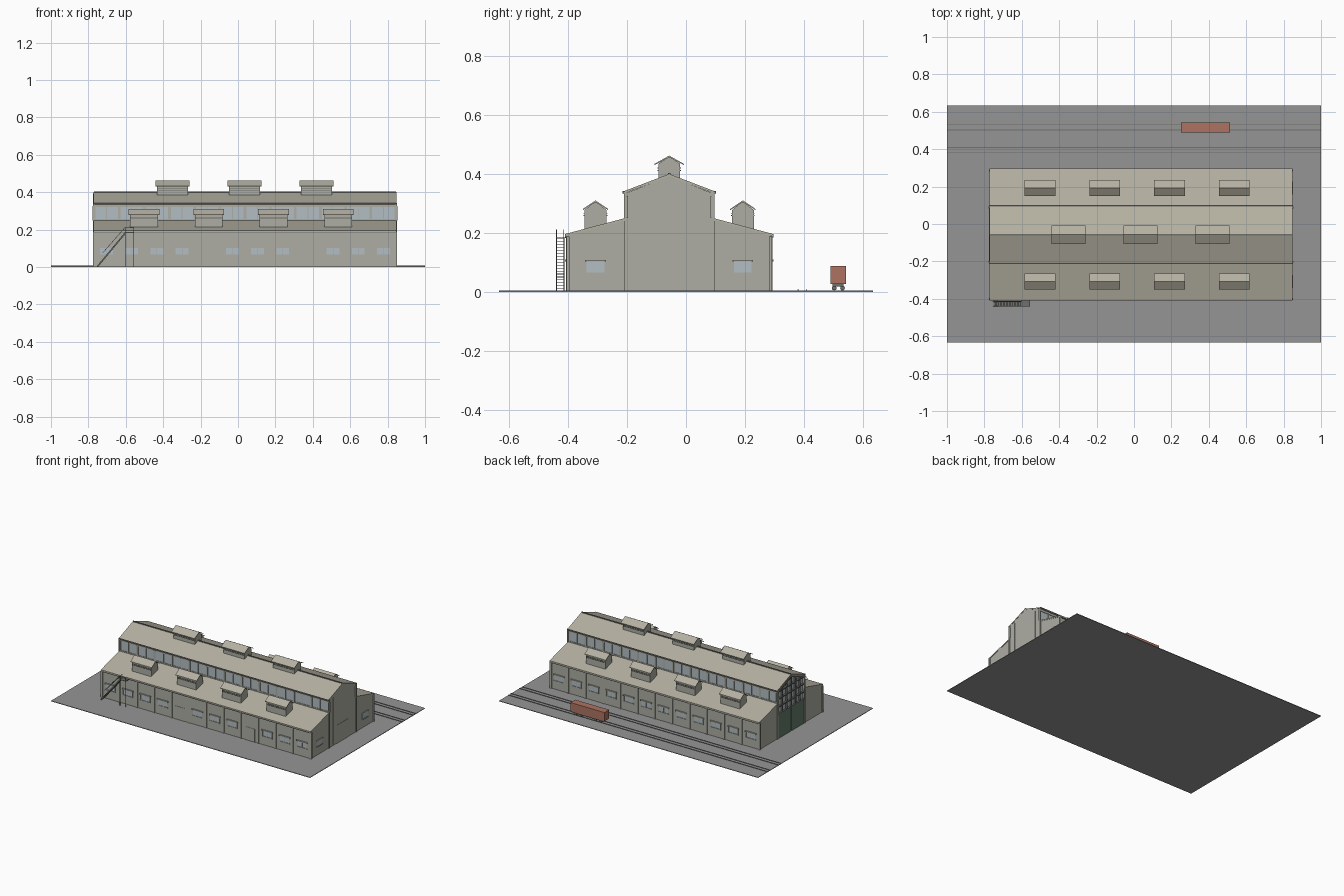
import bpy, bmesh, math
from mathutils import Vector, Matrix

if "Cube" in bpy.data.objects:
    bpy.data.objects.remove(bpy.data.objects["Cube"])

CY = -0.057            # building axis
X0, X1 = -0.77, 0.845  # building ends
BAY = (X1 - X0) / 12


def material(name, r, g, b):
    m = bpy.data.materials.new(name)
    m.diffuse_color = (r, g, b, 1)
    m.use_nodes = True
    m.node_tree.nodes["Principled BSDF"].inputs["Base Color"].default_value = m.diffuse_color
    return m


WALL = material("wall_grey", .42, .42, .37)
ROOF = material("roof_tan", .46, .44, .36)
TRIM = material("dark_trim", .16, .16, .15)
GLASS = material("pale_glass", .45, .52, .55)
GREEN = material("green_paint", .12, .2, .14)
RUST = material("wagon_red", .42, .17, .12)
YARD = material("yard_grey", .3, .3, .3)


def prism(pts, a, b, axis='x'):
    """Profile swept along x (points are y,z) or along y (points are x,z)."""
    if axis == 'x':
        return [[(t, p, q) for p, q in pts] for t in (a, b)]
    return [[(p, t, q) for p, q in pts] for t in (a, b)]


def box(x0, x1, y0, y1, z0, z1):
    return prism([(y0, z0), (y1, z0), (y1, z1), (y0, z1)], x0, x1)


def side(s, x0, x1, h0, h1, z0, z1):
    """Box placed by its distance from the building axis, on side s."""
    return box(x0, x1, CY + s * h0, CY + s * h1, z0, z1)


def sprism(s, pts, x0, x1):
    return prism([(CY + s * h, z) for h, z in pts], x0, x1)


def build(name, parts, mat):
    bm = bmesh.new()
    for lo, hi in parts:
        a = [bm.verts.new(p) for p in lo]
        b = [bm.verts.new(p) for p in hi]
        n = len(a)
        bm.faces.new(a)
        bm.faces.new(b[::-1])
        for i in range(n):
            bm.faces.new((a[i], b[i], b[(i + 1) % n], a[(i + 1) % n]))
    bmesh.ops.recalc_face_normals(bm, faces=bm.faces)
    me = bpy.data.meshes.new(name)
    bm.to_mesh(me)
    bm.free()
    me.materials.append(mat)
    ob = bpy.data.objects.new(name, me)
    bpy.context.collection.objects.link(ob)
    return ob


# Yard slab and two rail tracks
build("yard_slab", [box(-1, 1, -.634, .634, 0, .004)], YARD)
build("rails", [box(-1, 1, y - .002, y + .002, .004, .007)
                for c in (.517, .395) for y in (c - .014, c + .014)], TRIM)

for s, label in ((-1, "front"), (1, "back")):
    # Aisle: long wall, lean-to end walls, sloping roof
    end = [(.15, .004), (.345, .004), (.345, .19), (.15, .243)]
    build(label + "_aisle_wall", [side(s, X0, X1, .337, .345, .004, .19)]
          + [sprism(s, end, x, x + .008) for x in (X0, X1 - .008)], WALL)
    build(label + "_aisle_roof", [sprism(s, [(.15, .242), (.353, .188), (.353, .196), (.15, .25)],
                                         X0 - .002, X1 + .002)], ROOF)
    build(label + "_aisle_gutter", [side(s, X0, X1, .345, .353, .184, .19)], TRIM)

    # Pilasters between the bays
    build(label + "_pilasters", [side(s, x - .005, x + .005, .345, .35, .004, .187)
                                 for x in [X0 + .005 + i * (X1 - X0 - .01) / 12 for i in range(13)]], WALL)

    # Bay windows with lintels and sills; doors in two front bays
    frames, panes, doors = [], [], []
    for i in range(12):
        c = X0 + BAY * (i + .5)
        if s < 0 and i in (4, 8):
            doors.append(side(s, c - .038, c + .038, .344, .347, .004, .095))
            continue
        panes.append(side(s, c - .036, c + .036, .344, .3465, .066, .102))
        frames.append(side(s, c - .042, c + .042, .344, .353, .102, .11))
        frames.append(side(s, c - .039, c + .039, .344, .350, .061, .066))
        for dx in (-.036, 0, .036):
            frames.append(side(s, c + dx - .0015, c + dx + .0015, .344, .348, .066, .102))
    build(label + "_window_panes", panes, GLASS)
    build(label + "_window_frames", frames, WALL)
    if doors:
        build(label + "_doors", doors, WALL)

    # Clerestory: wall below, glazing strip, head beam and mullions
    build(label + "_clerestory_wall", [side(s, X0, X1, .14, .148, .004, .257),
                                       side(s, X0, X1, .14, .148, .32, .342)], WALL)
    build(label + "_clerestory_glass", [side(s, X0, X1, .142, .145, .257, .32)], GLASS)
    build(label + "_clerestory_mullions",
          [side(s, X0 + i * BAY / 2 - w, X0 + i * BAY / 2 + w, .14, .15, .25, .325)
           for i in range(25) for w in [.007 if i % 2 == 0 else .002]], WALL)

    # Nave roof slope with eaves gutter
    build(label + "_nave_roof", [sprism(s, [(0, .391), (.157, .332), (.157, .34), (0, .4)],
                                        X0 - .002, X1 + .002)], ROOF)
    build(label + "_nave_gutter", [side(s, X0 - .004, X1 + .004, .15, .158, .334, .342)], TRIM)

    # End posts at nave and aisle corners
    build(label + "_end_posts", [side(s, x, x + .008, h - .006, h + .004, .004, z)
                                 for x in (X0 - .006, X1 - .002) for h, z in ((.15, .338), (.345, .188))], WALL)

    # Window in the right-hand aisle end, and its surround
    build(label + "_end_window", [side(s, X1 - .001, X1 + .002, .22, .28, .065, .103)], GLASS)
    build(label + "_end_window_trim", [side(s, X1 - .001, X1 + .006, .215, .285, .103, .108),
                                       side(s, X1 - .001, X1 + .005, .217, .283, .06, .065)], WALL)

# Ridge cap
build("ridge_cap", [box(X0, X1, CY - .004, CY + .004, .397, .403)], TRIM)

# Right gable wall with door and panel strips
gable = [(-.148, .004), (.148, .004), (.148, .334), (0, .392), (-.148, .334)]
build("right_gable", [sprism(1, gable, X1 - .008, X1 + .001)], WALL)
build("right_gable_door", [side(1, X1, X1 + .003, -.06, .06, .004, .13)], WALL)
build("right_gable_ribs", [side(1, X1, X1 + .003, h - .0015, h + .0015, .004, .34)
                           for h in (-.1, .1)], WALL)

# Left gable: green doors, glazed upper wall with a lattice frame
build("left_gable_doors", [side(1, X0 - .003, X0 + .004, h - .07, h + .07, .004, .17)
                           for h in (-.072, .072)], GREEN)
build("left_gable_glass", [sprism(1, [(-.148, .17), (.148, .17), (.148, .334), (0, .392), (-.148, .334)],
                                  X0 + .01, X0 + .013)], GLASS)
lattice = [side(1, X0 - .006, X0 + .006, h - .003, h + .003, .17, .39 - abs(h) * .39)
           for h in (-.144, -.096, -.048, 0, .048, .096, .144)]
lattice += [side(1, X0 - .006, X0 + .006, -.148, .148, z - .004, z + .004) for z in (.174, .225, .28, .33)]
lattice += [sprism(s, [(0, .38), (.148, .324), (.148, .334), (0, .392)], X0 - .006, X0 + .006) for s in (-1, 1)]
build("left_gable_frame", lattice, TRIM)


# Roof ventilators: louvred body and pitched cap
def ventilator(name, x, y, half, hx, z0, ze, zr, hb):
    slope = (zr - ze) / half
    body = [(y - hb, z0), (y + hb, z0), (y + hb, zr - slope * hb - .004), (y, zr - .004),
            (y - hb, zr - slope * hb - .004)]
    build(name + "_body", [prism(body, x - hx + .008, x + hx - .008)], WALL)
    build(name + "_louvres", [box(x - hx + .01, x + hx - .01, y - hb - .003, y + hb + .003, z, z + .003)
                              for z in (ze - .02, ze - .012)], TRIM)
    build(name + "_cap", [prism([(y - half, ze), (y, zr - .006), (y + half, ze), (y + half, ze + .004), (y, zr),
                                 (y - half, ze + .004)], x - hx, x + hx)], ROOF)


for i, x in enumerate((-.35, .035, .42)):
    ventilator(f"nave_ventilator_{i}", x, CY, .05, .09, .375, .43, .462, .037)
for s, label in ((-1, "front"), (1, "back")):
    for i, x in enumerate((-.503, -.156, .19, .536)):
        ventilator(f"{label}_aisle_ventilator_{i}", x, CY + s * .25, .043, .082, .205, .277, .31, .037)

# Outside stair on the front wall: stringers, treads, landing and rails
YA, YB = -.441, -.413
sx, tx, bz, tz = -.755, -.605, .004, .185
stair = []
for y in (YA, YB - .003):
    stair.append(prism([(sx, bz), (sx + .01, bz), (tx + .01, tz), (tx, tz)], y, y + .003, 'y'))
    stair.append(prism([(sx + .03, .075), (sx + .033, .075), (tx + .003, .212), (tx, .212)], y, y + .002, 'y'))
for i in range(18):
    t = (i + .5) / 18
    x, z = sx + (tx - sx) * t, bz + (tz - bz) * t
    stair.append(box(x, x + .01, YA, YB, z, z + .002))
stair.append(box(tx, -.557, YA, -.402, tz - .003, tz))
stair += [box(x, x + .003, YA, YA + .003, .004, .212) for x in (tx, -.56)]
stair.append(box(tx, -.557, YA, YA + .002, .209, .212))
build("outside_stair", stair, TRIM)

# Freight wagon on the far track
build("wagon_body", [box(.25, .512, .49, .542, .026, .087)], RUST)
build("wagon_frame", [box(.26, .502, .497, .535, .018, .026)], TRIM)
wheels = []
for x in (.285, .325, .437, .477):
    for y in (.503, .531):
        ring = [(y + .008 * math.cos(k * math.pi / 6), .0125 + .008 * math.sin(k * math.pi / 6)) for k in range(12)]
        wheels.append(prism(ring, x - .006, x + .006))
build("wagon_wheels", wheels, TRIM)
